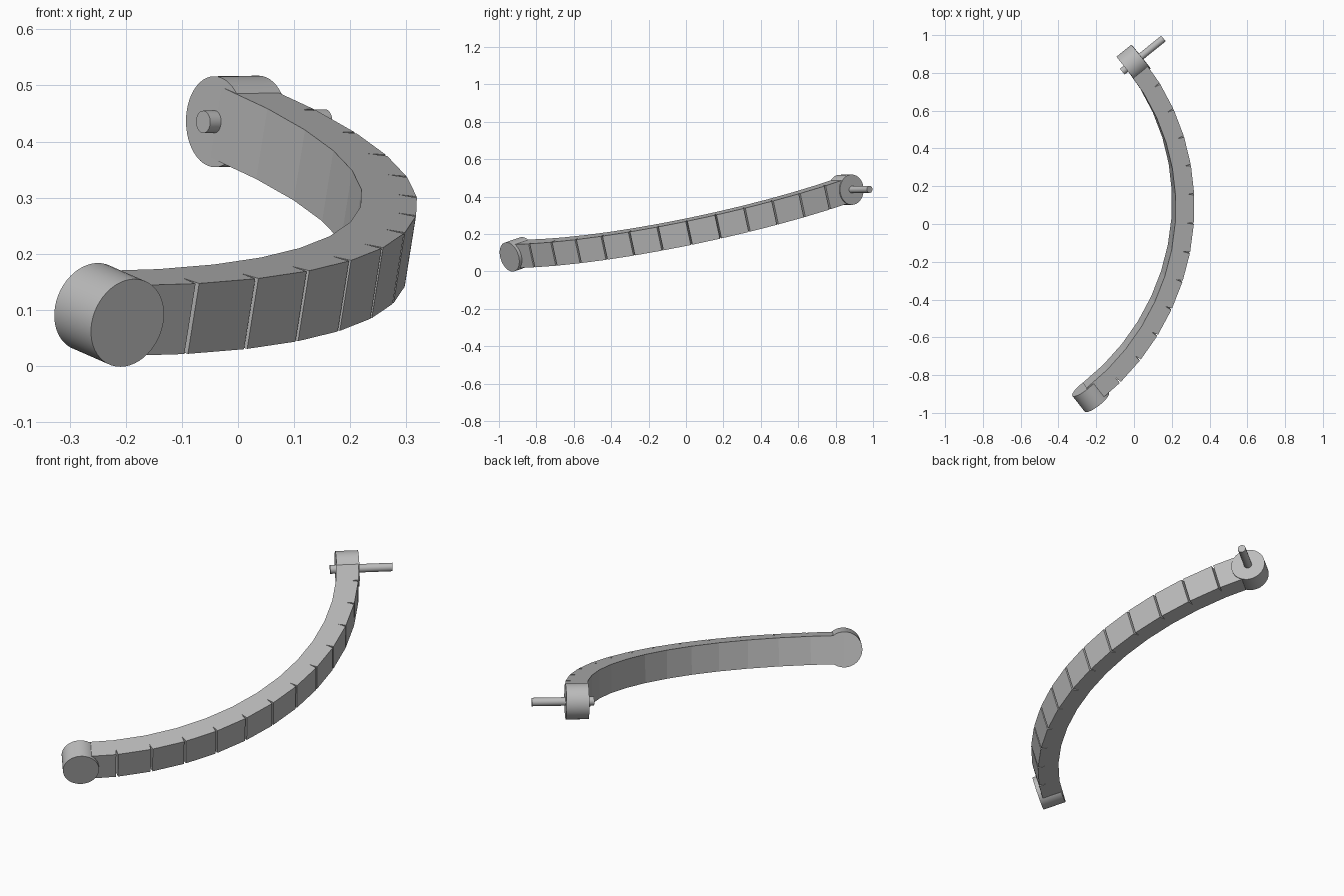
import bpy
import bmesh
from math import sin, cos, radians
from mathutils import Matrix, Vector

cube = bpy.data.objects.get("Cube")
if cube:
    bpy.data.objects.remove(cube, do_unlink=True)

# One plain grey
grey = bpy.data.materials.new("plain_grey")
grey.use_nodes = True
grey.diffuse_color = (0.5, 0.5, 0.5, 1)
grey.node_tree.nodes["Principled BSDF"].inputs["Base Color"].default_value = (0.5, 0.5, 0.5, 1)

# Tilted frame of the arc: origin at the arc centre, on the top face of the band
UP = Vector((0.16, -0.217, 1)).normalized()
ALONG = Vector((0.129, 0.973, 0.19))
ALONG = (ALONG - UP * ALONG.dot(UP)).normalized()
OUT = ALONG.cross(UP)
FRAME = Matrix.Translation((-0.974, 0.05, 0.484)) @ Matrix((OUT, ALONG, UP)).transposed().to_4x4()

R_IN, R_OUT, HEIGHT = 1.21, 1.31, 0.13
SEGMENTS, STEP = 13, radians(6.97)
END = SEGMENTS * STEP / 2
NOTCH_DEPTH, NOTCH_HALF = 0.036, 0.0045


def polar(r, t):
    return Vector((r * cos(t), r * sin(t), 0))


def make_object(name, bm):
    bmesh.ops.recalc_face_normals(bm, faces=bm.faces)
    mesh = bpy.data.meshes.new(name)
    bm.to_mesh(mesh)
    bm.free()
    mesh.materials.append(grey)
    obj = bpy.data.objects.new(name, mesh)
    bpy.context.collection.objects.link(obj)
    obj.matrix_world = FRAME
    return obj


def radial_cylinder(name, angle, radius, r_from, r_to, sides=48):
    """Cylinder whose axis points away from the arc centre, at mid height."""
    bm = bmesh.new()
    place = (Matrix.Rotation(angle, 4, 'Z')
             @ Matrix.Translation(((r_from + r_to) / 2, 0, -HEIGHT / 2))
             @ Matrix.Rotation(radians(90), 4, 'Y'))
    bmesh.ops.create_cone(bm, cap_ends=True, segments=sides, radius1=radius,
                          radius2=radius, depth=r_to - r_from, matrix=place)
    obj = make_object(name, bm)
    bpy.ops.object.select_all(action='DESELECT')
    obj.select_set(True)
    bpy.context.view_layer.objects.active = obj
    bpy.ops.object.shade_smooth_by_angle()


# Curved band: faceted arc with thin V notches in its outer face
angles = [-END + i * STEP for i in range(SEGMENTS + 1)]
outline = [polar(R_IN, t) for t in reversed(angles)]
for i, t in enumerate(angles):
    if 0 < i < SEGMENTS:
        gap = NOTCH_HALF / R_OUT
        outline += [polar(R_OUT, t - gap), polar(R_OUT - NOTCH_DEPTH, t), polar(R_OUT, t + gap)]
    else:
        outline.append(polar(R_OUT, t))
bm = bmesh.new()
top = bm.faces.new([bm.verts.new(p) for p in outline])
grown = bmesh.ops.extrude_face_region(bm, geom=[top], use_keep_orig=True)
lower = [v for v in grown["geom"] if isinstance(v, bmesh.types.BMVert)]
bmesh.ops.translate(bm, verts=lower, vec=(0, 0, -HEIGHT))
make_object("curved_band", bm)

# Round ends
END_ANGLE = radians(45.5)
radial_cylinder("front_end_disc", -END_ANGLE, 0.081, 1.214, 1.324)
radial_cylinder("back_end_disc", END_ANGLE, 0.081, 1.21, 1.312)

# Pin through the back end: short stub inside, long shaft outside
radial_cylinder("pin_stub", END_ANGLE, 0.02, 1.184, 1.23, 32)
radial_cylinder("pin_shaft", END_ANGLE, 0.019, 1.29, 1.464, 32)
